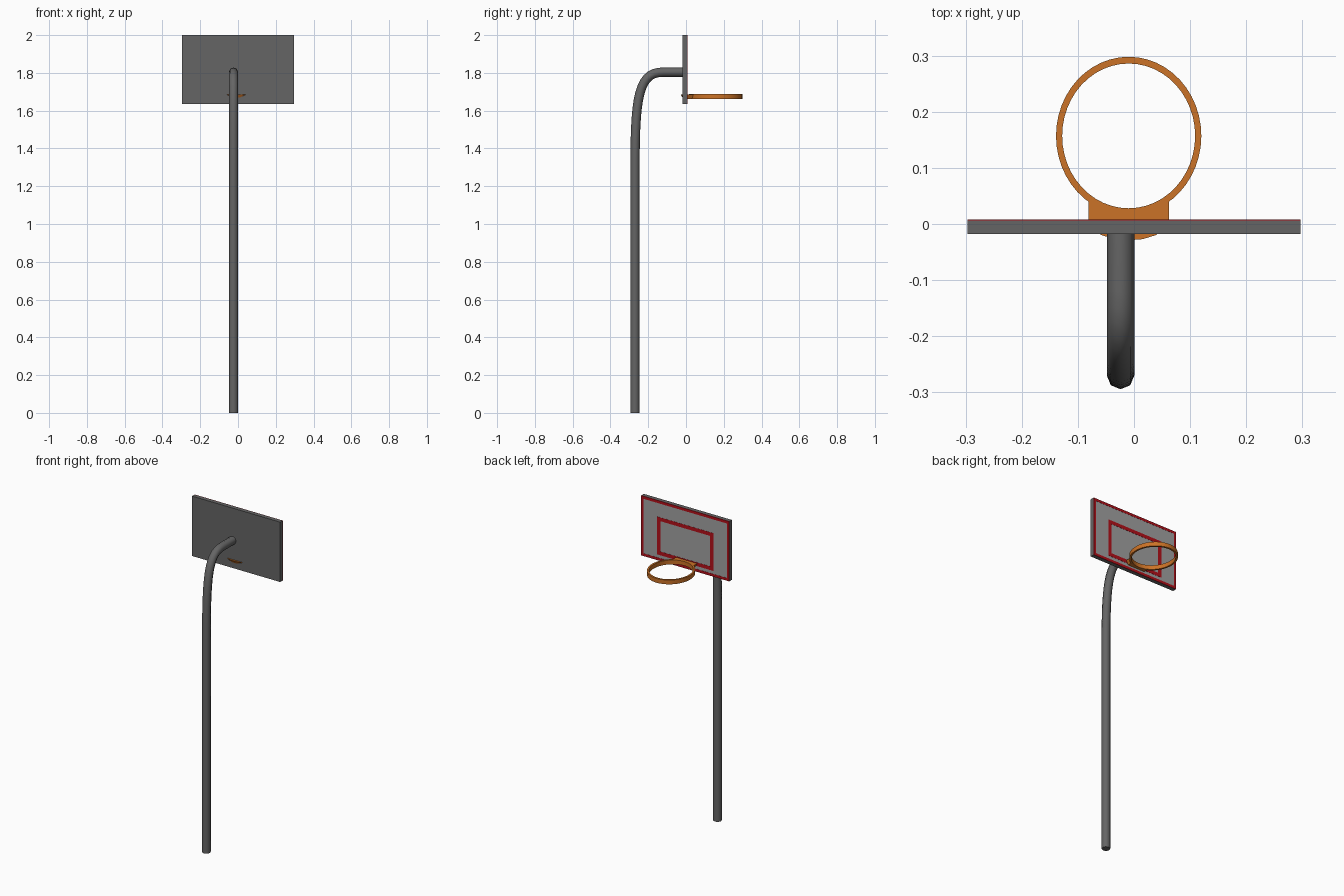
import bpy, bmesh, math
from mathutils import Vector

if "Cube" in bpy.data.objects:
    bpy.data.objects.remove(bpy.data.objects["Cube"])


def material(name, rgb):
    m = bpy.data.materials.new(name)
    m.diffuse_color = (*rgb, 1)
    m.use_nodes = True
    m.node_tree.nodes["Principled BSDF"].inputs["Base Color"].default_value = m.diffuse_color
    return m


DARK = material("dark_grey", (0.13, 0.13, 0.13))
LIGHT = material("light_grey", (0.36, 0.36, 0.36))
RED = material("red", (0.45, 0.005, 0.01))
ORANGE = material("orange", (0.6, 0.17, 0.02))


def loft(name, rings, mat, closed=False, smooth=True):
    """Skin a list of equal-length point rings."""
    bm = bmesh.new()
    vs = [[bm.verts.new(p) for p in r] for r in rings]
    n = len(vs[0])
    for i in range(len(vs) if closed else len(vs) - 1):
        a, b = vs[i], vs[(i + 1) % len(vs)]
        for j in range(n):
            k = (j + 1) % n
            bm.faces.new((a[j], a[k], b[k], b[j]))
    if not closed:
        bm.faces.new(vs[0])
        bm.faces.new(vs[-1])
    bmesh.ops.recalc_face_normals(bm, faces=bm.faces)
    me = bpy.data.meshes.new(name)
    bm.to_mesh(me)
    bm.free()
    ob = bpy.data.objects.new(name, me)
    bpy.context.collection.objects.link(ob)
    me.materials.append(mat)
    if smooth:
        bpy.context.view_layer.objects.active = ob
        ob.select_set(True)
        bpy.ops.object.shade_smooth_by_angle(angle=math.radians(50))
        ob.select_set(False)
    return ob


def box(name, x0, x1, y0, y1, z0, z1, mat):
    rect = [(x0, z0), (x1, z0), (x1, z1), (x0, z1)]
    return loft(name, [[(x, y, z) for x, z in rect] for y in (y0, y1)], mat, smooth=False)


def frame(name, hx, z0, z1, w, y0, y1, mat):
    """Rectangular painted outline with mitred corners."""
    rings = []
    for sx, z, s in ((-1, z0, 1), (1, z0, 1), (1, z1, -1), (-1, z1, -1)):
        o, i = (sx * hx, z), (sx * (hx - w), z + s * w)
        rings.append([(o[0], y0, o[1]), (i[0], y0, i[1]), (i[0], y1, i[1]), (o[0], y1, o[1])])
    return loft(name, rings, mat, closed=True, smooth=False)


# Backboard with painted face
box("backboard", -0.297, 0.297, -0.018, 0.006, 1.635, 2.0, DARK)
box("backboard_face", -0.290, 0.290, 0.005, 0.007, 1.642, 1.993, LIGHT)
frame("border_stripe", 0.297, 1.635, 2.0, 0.016, 0.005, 0.008, RED)
frame("target_stripe", 0.19, 1.67, 1.90, 0.022, 0.006, 0.008, RED)

# Bent pole: eight-sided tube swept along a bent path
R, PX = 0.0245, -0.024
P = [Vector(p) for p in ((-0.27, 1.3), (-0.27, 1.68), (-0.25, 1.804), (-0.12, 1.804))]
path = [(Vector((-0.27, 0)), Vector((0, 1)))]
for i in range(15):
    t = i / 14
    u = 1 - t
    pos = P[0] * u**3 + P[1] * 3 * u * u * t + P[2] * 3 * u * t * t + P[3] * t**3
    tan = (P[1] - P[0]) * u * u + (P[2] - P[1]) * 2 * u * t + (P[3] - P[2]) * t * t
    path.append((pos, tan.normalized()))
path.append((Vector((-0.012, 1.804)), Vector((1, 0))))
rings = []
for pos, tan in path:
    ring = []
    for k in range(8):
        a = math.tau * k / 8
        c, s = R * math.cos(a), R * math.sin(a)
        ring.append((PX + c, pos.x - tan.y * s, pos.y + tan.x * s))
    rings.append(ring)
loft("pole", rings, DARK)

# Hoop: slightly oval flat band
CX, CY, Z0, Z1 = -0.0095, 0.157, 1.661, 1.687
rings = []
for k in range(48):
    c, s = math.cos(math.tau * k / 48), math.sin(math.tau * k / 48)
    rings.append([(CX + rx * c, CY + ry * s, z) for rx, ry, z in
                  ((0.1295, 0.141, Z0), (0.1295, 0.141, Z1), (0.1185, 0.129, Z1), (0.1185, 0.129, Z0))])
loft("hoop", rings, ORANGE, closed=True)

# Bracket: follows the hoop in front, rounded and tapered behind the board
half = [(0.0715, 0.040), (0.0715, 0.006), (0.064, -0.010), (0.048, -0.020), (0.025, -0.027)]
outline = [(x, y) for x, y in half] + [(0, -0.029)] + [(-x, y) for x, y in reversed(half)]
for k in range(-4, 5):
    x = 0.0145 * k
    outline.append((x, CY - 0.135 * math.sqrt(1 - (x / 0.124) ** 2)))
top = [(CX + x, y, Z1 - 0.0005) for x, y in outline]
bottom = [(CX + x * 0.82, y if y > 0.02 else 0.03 + (y - 0.03) * 0.75, Z0 + 0.001) for x, y in outline]
loft("hoop_bracket", [top, bottom], ORANGE)
